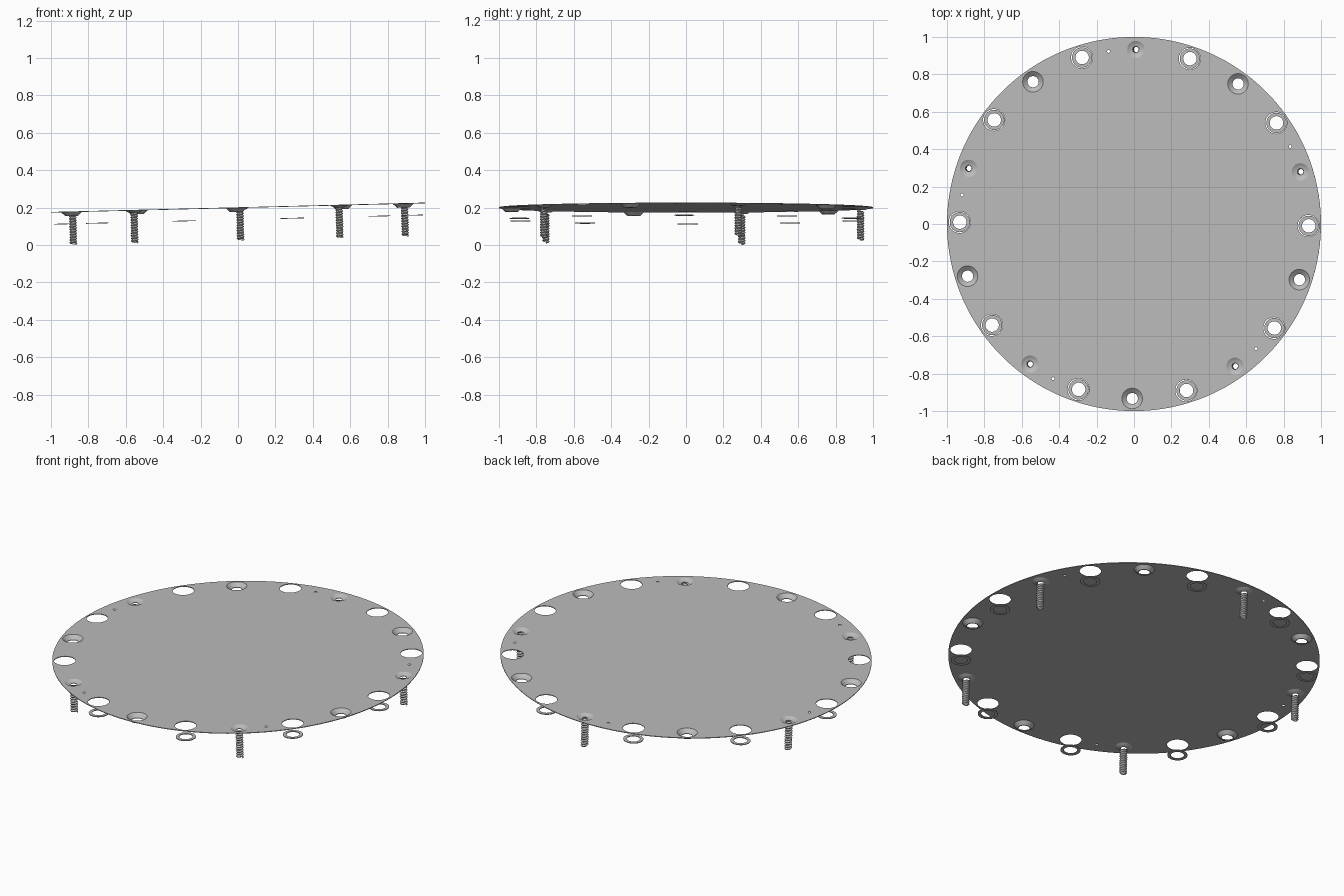
import bpy
import bmesh
from math import atan, cos, pi, radians, sin
from mathutils import Matrix

if "Cube" in bpy.data.objects:
    bpy.data.objects.remove(bpy.data.objects["Cube"])

metal = bpy.data.materials.new("plain_grey_metal")
metal.use_nodes = True
metal.diffuse_color = (0.5, 0.5, 0.5, 1)
metal.node_tree.nodes["Principled BSDF"].inputs["Base Color"].default_value = (0.5, 0.5, 0.5, 1)

# The whole assembly leans up gently towards +x
TILT = Matrix.Translation((0, 0, 0.2)) @ Matrix.Rotation(-atan(0.025), 4, 'Y')
FIT_RADIUS = 0.933
THICK = 0.004


def spot(step):
    """Centre of a fitting; twenty equal steps around the rim."""
    a = radians(89.4 + 18 * step)
    return FIT_RADIUS * cos(a), FIT_RADIUS * sin(a)


def place(name, mesh, xy=(0, 0)):
    if not mesh.materials:
        mesh.materials.append(metal)
    ob = bpy.data.objects.new(name, mesh)
    bpy.context.collection.objects.link(ob)
    ob.matrix_world = TILT @ Matrix.Translation((xy[0], xy[1], 0))
    return ob


def lathe(name, profile, sides=40):
    """Revolve a closed (radius, height) profile about z."""
    bm = bmesh.new()
    rings = [[bm.verts.new((r * cos(2 * pi * i / sides), r * sin(2 * pi * i / sides), z))
              for i in range(sides)] for r, z in profile]
    for a, b in zip(rings, rings[1:] + rings[:1]):
        for i in range(sides):
            j = (i + 1) % sides
            bm.faces.new((a[i], a[j], b[j], b[i]))
    bmesh.ops.recalc_face_normals(bm, faces=bm.faces)
    mesh = bpy.data.meshes.new(name)
    bm.to_mesh(mesh)
    bm.free()
    mesh.shade_smooth()
    mesh.set_sharp_from_angle(angle=radians(30))
    return mesh


# Fitting type by position: screws and countersinks alternate between washers
screws = range(0, 20, 4)
sinks = range(2, 20, 4)
washers = range(1, 20, 2)

# Plate outline with all its holes, as one filled curve
outline = bpy.data.curves.new("plate_outline", 'CURVE')
outline.dimensions = '2D'
outline.fill_mode = 'BOTH'
outline.extrude = THICK / 2


def circle(x, y, r, sides):
    s = outline.splines.new('POLY')
    s.points.add(sides - 1)
    for i, p in enumerate(s.points):
        a = 2 * pi * i / sides
        p.co = (x + r * cos(a), y + r * sin(a), 0, 1)
    s.use_cyclic_u = True


circle(0, 0, 1, 160)
for steps, radius, sides in ((screws, 0.046, 40), (sinks, 0.055, 40), (washers, 0.058, 40),
                             ([s + 0.5 for s in screws], 0.008, 16)):
    for step in steps:
        circle(*spot(step), radius, sides)

helper = bpy.data.objects.new("plate_helper", outline)
bpy.context.collection.objects.link(helper)
bpy.context.view_layer.update()
graph = bpy.context.evaluated_depsgraph_get()
plate_mesh = bpy.data.meshes.new_from_object(helper.evaluated_get(graph))
bpy.data.objects.remove(helper)
plate_mesh.materials.clear()
place("round_plate", plate_mesh)

# Countersunk dimples pressed into the plate
top = THICK / 2
sink_mesh = lathe("countersink", [(0.055, top), (0.030, top - 0.021),
                                  (0.030, top - 0.024), (0.034, top - 0.024), (0.055, -top)])
for n, step in enumerate(sinks):
    place(f"countersink_{n + 1}", sink_mesh, spot(step))

# Loose flat washers hanging under the large holes
washer_mesh = lathe("washer", [(0.054, -0.062), (0.036, -0.062),
                               (0.036, -0.066), (0.054, -0.066)])
for n, step in enumerate(washers):
    place(f"washer_{n + 1}", washer_mesh, spot(step))

# Hollow screws: shallow dished collar and a helical threaded shank
collar_mesh = lathe("screw_collar", [(0.046, top), (0.030, -0.008), (0.017, -0.010),
                                     (0.017, -0.013), (0.030, -0.011), (0.046, -top)])
PITCH = 0.014
thread_mesh = bpy.data.meshes.new("screw_thread")
thread_mesh.from_pydata([(0.015, 0, -0.178), (0.021, 0, -0.178 + PITCH / 2),
                         (0.015, 0, -0.178 + PITCH)], [(0, 1), (1, 2)], [])
for n, step in enumerate(screws):
    place(f"screw_collar_{n + 1}", collar_mesh, spot(step))
    thread = place(f"screw_thread_{n + 1}", thread_mesh, spot(step))
    turn = thread.modifiers.new("helix", 'SCREW')
    turn.screw_offset = PITCH
    turn.iterations = 11
    turn.steps = turn.render_steps = 20
    turn.use_smooth_shade = False
    turn.use_normal_calculate = True
